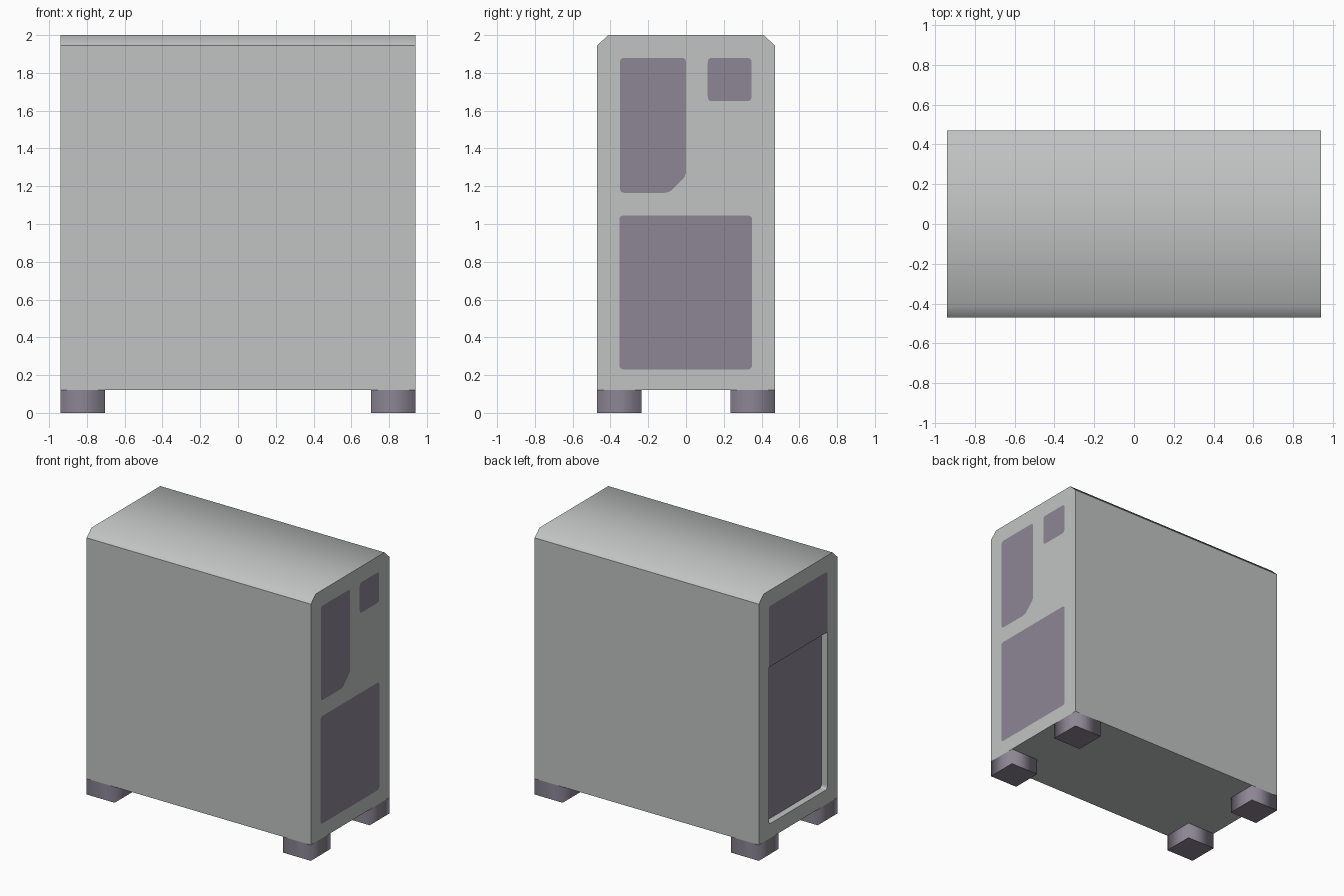
import bpy, bmesh, math
from mathutils import Vector

cube = bpy.data.objects.get("Cube")
if cube:
    bpy.data.objects.remove(cube)


def material(name, colour):
    m = bpy.data.materials.new(name)
    m.use_nodes = True
    m.diffuse_color = colour
    m.node_tree.nodes["Principled BSDF"].inputs["Base Color"].default_value = colour
    return m


grey = material("light grey", (0.53, 0.55, 0.545, 1))
dark = material("dark violet grey", (0.262, 0.237, 0.295, 1))

L, W, BOTTOM, TOP = 0.94, 0.47, 0.12, 2.0
DEPTH = 0.05


def finish(name, bm, mats, angle=45):
    me = bpy.data.meshes.new(name)
    for f in bm.faces:
        f.smooth = True
    bm.to_mesh(me)
    bm.free()
    for m in mats:
        me.materials.append(m)
    if angle:
        me.set_sharp_from_angle(angle=math.radians(angle))
    ob = bpy.data.objects.new(name, me)
    bpy.context.scene.collection.objects.link(ob)
    return ob


def rounded(corners, r=0.025, steps=4):
    """Outline in (y, z) with every corner softened by a small curve."""
    out = []
    n = len(corners)
    for i in range(n):
        p, c, q = (Vector(corners[(i + k) % n]) for k in (-1, 0, 1))
        a, b = c + (p - c).normalized() * r, c + (q - c).normalized() * r
        for s in range(steps + 1):
            t = s / steps
            out.append(a * (1 - t) ** 2 + c * 2 * t * (1 - t) + b * t * t)
    return out


def rect(y0, z0, y1, z1):
    return [(y0, z0), (y1, z0), (y1, z1), (y0, z1)]


def face_at(bm, outline, x, side, mat=0):
    """One flat face across x, looking toward side."""
    f = bm.faces.new([bm.verts.new((x, p[0], p[1])) for p in outline])
    f.normal_update()
    if f.normal.x * side < 0:
        f.normal_flip()
    f.material_index = mat


def end_wall(name, outline, holes, side):
    """End wall with openings left for the panels."""
    bm = bmesh.new()
    for loop in [outline] + holes:
        vs = [bm.verts.new((L * side, p[0], p[1])) for p in loop]
        for a, b in zip(vs, vs[1:] + vs[:1]):
            bm.edges.new((a, b))
    bmesh.ops.triangle_fill(bm, use_beauty=True, edges=bm.edges[:], normal=(side, 0, 0))
    for f in bm.faces:
        f.normal_update()
        if f.normal.x * side < 0:
            f.normal_flip()
    return finish(name, bm, [grey])


# Case shell: chamfered profile swept along its length
profile = [(-W, BOTTOM), (W, BOTTOM), (W, 1.945), (0.412, TOP), (-0.412, TOP), (-W, 1.945)]
bm = bmesh.new()
rings = [[bm.verts.new((x, y, z)) for y, z in profile] for x in (-L, L)]
for i in range(len(profile)):
    j = (i + 1) % len(profile)
    f = bm.faces.new((rings[0][i], rings[0][j], rings[1][j], rings[1][i]))
    f.normal_update()
    if f.normal.dot(f.calc_center_median() - Vector((0, 0, 1))) < 0:
        f.normal_flip()
finish("case_shell", bm, [grey])

# Left end: three flush panels
panels = {
    "tall_panel": rounded([(-0.35, 1.165), (-0.09, 1.165), (0, 1.255), (0, 1.88), (-0.35, 1.88)]),
    "small_panel": rounded(rect(0.115, 1.65, 0.347, 1.88)),
    "large_panel": rounded(rect(-0.353, 0.23, 0.35, 1.045)),
}
end_wall("left_end_wall", profile, list(panels.values()), 1)
for name, outline in panels.items():
    bm = bmesh.new()
    face_at(bm, outline, L, 1)
    finish(name, bm, [dark])

# Right end: flush upper panel above a recessed lower panel
SPLIT, Y = 1.42, 0.35
opening = rounded(rect(-Y, 0.23, Y, 1.88))
end_wall("right_end_wall", profile, [opening], -1)
upper = [p for p in opening if p.y > SPLIT] + [(-Y, SPLIT), (Y, SPLIT)]
lower = [p for p in opening if p.y < SPLIT] + [(Y, SPLIT), (-Y, SPLIT)]
bm = bmesh.new()
face_at(bm, upper, -L, -1)
finish("upper_panel", bm, [dark])

bm = bmesh.new()
face_at(bm, lower, DEPTH - L, -1, 1)
centre = Vector((DEPTH / 2 - L, 0, SPLIT / 2 + 0.1))
for a, b in zip(lower, lower[1:] + lower[:1]):
    f = bm.faces.new([bm.verts.new((x, p[0], p[1])) for x, p in
                      ((-L, a), (-L, b), (DEPTH - L, b), (DEPTH - L, a))])
    f.normal_update()
    if f.normal.dot(centre - f.calc_center_median()) < 0:
        f.normal_flip()
    f.material_index = 1 if a[1] == b[1] == SPLIT else 0
finish("recessed_panel", bm, [grey, dark])

# Feet: blocks at the corners with softly shaded sides
S = 0.235
for sx, xname in ((1, "left"), (-1, "right")):
    for sy, yname in ((-1, "front"), (1, "back")):
        bm = bmesh.new()
        bmesh.ops.create_cube(bm, size=1)
        bmesh.ops.scale(bm, vec=(S, S, BOTTOM), verts=bm.verts)
        bmesh.ops.translate(bm, vec=(sx * (L - S / 2), sy * (W - S / 2), BOTTOM / 2), verts=bm.verts)
        for e in bm.edges:
            e.smooth = abs(e.verts[0].co.z - e.verts[1].co.z) > 0.01
        finish(yname + "_" + xname + "_foot", bm, [dark], None)
